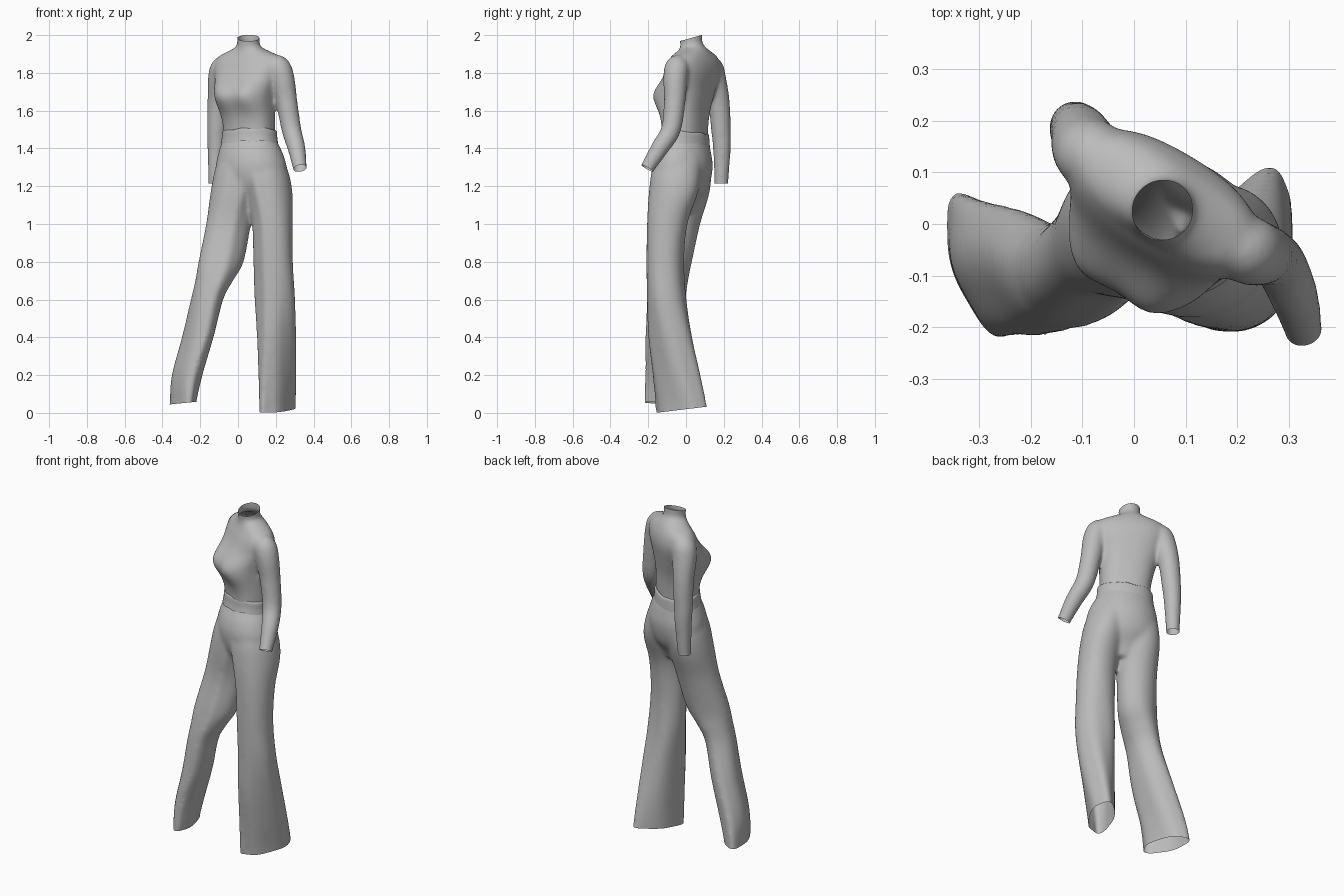
import bpy, bmesh, math
from mathutils import Vector

cube = bpy.data.objects.get("Cube")
if cube:
    bpy.data.objects.remove(cube, do_unlink=True)

grey = bpy.data.materials.new("light_grey_cloth")
grey.use_nodes = True
COLOUR = (0.5, 0.5, 0.5, 1)
grey.diffuse_color = COLOUR
grey.node_tree.nodes["Principled BSDF"].inputs["Base Color"].default_value = COLOUR

SIDES = 48


def spline(rows, steps=6):
    """Smoothly interpolate rows of section parameters."""
    out = []
    for i in range(len(rows) - 1):
        p = [rows[max(i - 1, 0)], rows[i], rows[i + 1], rows[min(i + 2, len(rows) - 1)]]
        for s in range(steps):
            t = s / steps
            out.append([b + 0.5 * t * (c - a + t * (2 * a - 5 * b + 4 * c - d
                        + t * (3 * (b - c) + d - a))) for a, b, c, d in zip(*p)])
    return out + [list(rows[-1])]


def skin(bm, rings, capped=True):
    loops = [[bm.verts.new(p) for p in ring] for ring in rings]
    for low, high in zip(loops, loops[1:]):
        for i in range(SIDES):
            j = (i + 1) % SIDES
            bm.faces.new((low[i], low[j], high[j], high[i]))
    if capped:
        bm.faces.new(loops[0])
        bm.faces.new(loops[-1])


def loft(bm, rows, angle, shape=None, capped=True):
    """Stack of level ellipses: centre x, centre y, height, two radii."""
    ca, sa = math.cos(math.radians(angle)), math.sin(math.radians(angle))
    rings = []
    for x, y, z, a, b in spline(rows):
        ring = []
        for i in range(SIDES):
            t = 2 * math.pi * i / SIDES
            u, v = a * math.cos(t), b * math.sin(t)
            if shape:
                u, v = shape(u, v, z, t)
            ring.append(Vector((x + u * ca - v * sa, y + u * sa + v * ca, z)))
        rings.append(ring)
    skin(bm, rings, capped)


def tube(bm, rows):
    """Round tube along a path: x, y, z, radius."""
    path = spline(rows)
    rings = []
    for k, (x, y, z, r) in enumerate(path):
        a, b = path[max(k - 1, 0)], path[min(k + 1, len(path) - 1)]
        d = (Vector(b[:3]) - Vector(a[:3])).normalized()
        side = d.cross(Vector((0, 1, 0))).normalized()
        other = d.cross(side)
        rings.append([Vector((x, y, z)) + r * (math.cos(t) * side + math.sin(t) * other)
                      for t in (2 * math.pi * i / SIDES for i in range(SIDES))])
    skin(bm, rings)


def finish(name, bm):
    bmesh.ops.recalc_face_normals(bm, faces=bm.faces)
    for f in bm.faces:
        f.smooth = True
    mesh = bpy.data.meshes.new(name)
    bm.to_mesh(mesh)
    bm.free()
    mesh.materials.append(grey)
    obj = bpy.data.objects.new(name, mesh)
    bpy.context.scene.collection.objects.link(obj)
    return obj


def fuse(name, bm, softness, openings):
    """Weld overlapping parts into one cloth surface, then cut the openings."""
    obj = finish(name, bm)
    remesh = obj.modifiers.new("weld", 'REMESH')
    remesh.mode = 'VOXEL'
    remesh.voxel_size = 0.009
    smooth = obj.modifiers.new("soften", 'SMOOTH')
    smooth.factor, smooth.iterations = 0.5, softness
    graph = bpy.context.evaluated_depsgraph_get()
    mesh = bpy.data.meshes.new_from_object(obj.evaluated_get(graph))
    obj.modifiers.clear()
    bm = bmesh.new()
    bm.from_mesh(mesh)
    for point, normal, reach in openings:
        point = Vector(point)
        faces = [f for f in bm.faces if (f.calc_center_median() - point).length < reach]
        geom = set(faces)
        for f in faces:
            geom.update(f.verts)
            geom.update(f.edges)
        bmesh.ops.bisect_plane(bm, geom=list(geom), plane_co=point,
                               plane_no=Vector(normal).normalized(), clear_outer=True)
    for f in bm.faces:
        f.smooth = True
    bm.to_mesh(mesh)
    bm.free()
    mesh.materials.clear()
    mesh.materials.append(grey)
    obj.data = mesh


# Fitted high-neck top: squarish torso with bust, and two sleeves
def torso(u, v, z, t):
    square = 1 + 0.07 * math.sin(2 * t) ** 2 * min(1, max(0, (1.92 - z) / 0.1))
    u, v = u * square, v * square
    if v < 0:
        for side, size in ((-0.085, 0.062), (0, 0.012), (0.085, 0.062)):
            d2 = (u - side) ** 2 + (z - 1.685) ** 2
            v -= size * math.exp(-d2 / 0.0072) * min(1, -v / 0.05)
    return u, v


top = bmesh.new()
loft(top, [(.062, -.005, 1.36, .14, .1), (.06, -.006, 1.5, .14, .105), (.053, 0, 1.6, .148, .109),
           (.05, .018, 1.7, .164, .112), (.055, .035, 1.79, .188, .11),
           (.06, .04, 1.85, .2, .1), (.06, .043, 1.888, .18, .085), (.058, .042, 1.915, .118, .074),
           (.055, .036, 1.938, .07, .065), (.055, .028, 1.96, .059, .06),
           (.055, .024, 2.0, .06, .063), (.055, .022, 2.05, .06, .063)], -31, torso)
tube(top, [(.17, -.025, 1.855, .04), (.21, -.046, 1.832, .064), (.235, -.056, 1.77, .064),
           (.257, -.06, 1.65, .057), (.283, -.08, 1.5, .052), (.31, -.14, 1.4, .047),
           (.328, -.205, 1.295, .037), (.335, -.23, 1.25, .037)])
tube(top, [(-.04, .1, 1.855, .04), (-.075, .128, 1.828, .066), (-.092, .145, 1.77, .067),
           (-.104, .173, 1.65, .058), (-.112, .185, 1.5, .052), (-.115, .19, 1.4, .047),
           (-.12, .187, 1.22, .037), (-.12, .186, 1.16, .037)])
fuse("fitted_top", top, 14, [((.055, .024, 1.984), (0, -.28, 1), .11),
                             ((.063, 0, 1.46), (0, 0, -1), .18),
                             ((.328, -.205, 1.295), (.15, -.5, -.85), .09),
                             ((-.12, .187, 1.215), (0, 0, -1), .09)])


# Wide trousers: hips and two flared legs with soft folds and a front crease
def folds(u, v, z, t):
    k = 1 + 0.045 * max(0, 1 - z) * math.sin(5 * t + 5 * z) + 0.02 * math.sin(3 * t - 4 * z)
    k += 0.09 * math.exp(-((t - math.pi) / 0.22) ** 2)
    return u * k, v * k


trousers = bmesh.new()
loft(trousers, [(.07, -.02, 1.06, .05, .05), (.07, -.022, 1.12, .12, .08), (.07, -.022, 1.2, .185, .13),
                (.07, -.02, 1.3, .197, .15), (.066, -.015, 1.38, .177, .138),
                (.061, -.004, 1.45, .149, .112), (.061, -.004, 1.5, .145, .108)], -28)
loft(trousers, [(.21, -.02, -.08, .148, .068), (.21, -.025, .02, .147, .069), (.208, -.05, .2, .136, .082),
                (.203, -.08, .4, .121, .096), (.195, -.1, .6, .102, .109), (.187, -.108, .8, .097, .107),
                (.183, -.098, 1, .107, .107), (.168, -.066, 1.17, .134, .118),
                (.138, -.048, 1.3, .132, .12), (.1, -.015, 1.43, .105, .095)], 60, folds)
loft(trousers, [(-.3, -.07, -.04, .14, .056), (-.292, -.075, .06, .142, .06), (-.268, -.08, .2, .132, .074),
                (-.21, -.09, .4, .122, .079), (-.162, -.1, .6, .102, .084), (-.125, -.092, .7, .102, .1),
                (-.089, -.075, .8, .102, .121), (-.05, -.035, 1, .107, .12),
                (-.02, -.01, 1.17, .134, .126), (.005, -.002, 1.3, .134, .125), (.032, 0, 1.43, .105, .095)],
     107, folds)
fuse("wide_trousers", trousers, 22, [((.063, 0, 1.45), (0, 0, 1), .2),
                                     ((.21, -.03, .016), (0, .12, -1), .2),
                                     ((-.29, -.075, .052), (.1, 0, -1), .19)])


# Waistband, dipping slightly at the back
band = bmesh.new()
loft(band, [(.061, -.006, 1.42, .159, .123), (.061, -.004, 1.45, .155, .119),
            (.061, -.004, 1.485, .152, .115), (.061, -.004, 1.492, .143, .107)], -29, capped=False)
for vert in band.verts:
    vert.co.z += -0.14 * vert.co.y + 0.003 * math.sin(vert.co.x * 60)
finish("waistband", band)
